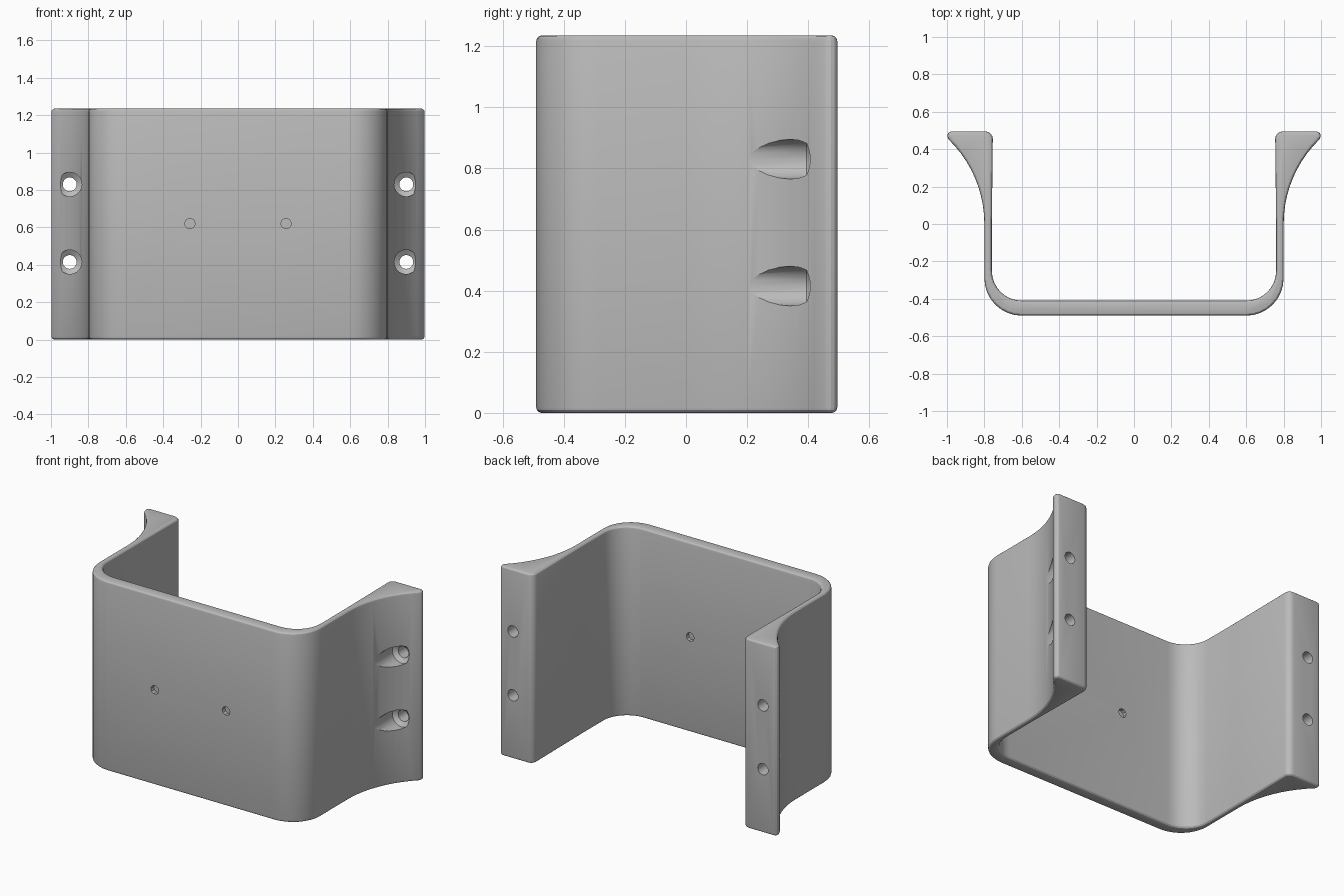
import bpy, bmesh
from math import sin, cos, radians, pi

cube = bpy.data.objects.get("Cube")
if cube:
    bpy.data.objects.remove(cube, do_unlink=True)

HEIGHT = 1.235

grey = bpy.data.materials.new("matte grey")
grey.use_nodes = True
grey.diffuse_color = (0.5, 0.5, 0.5, 1)
grey.node_tree.nodes["Principled BSDF"].inputs["Base Color"].default_value = (0.5, 0.5, 0.5, 1)


def make_object(name, bm):
    bmesh.ops.recalc_face_normals(bm, faces=bm.faces)
    mesh = bpy.data.meshes.new(name)
    bm.to_mesh(mesh)
    bm.free()
    mesh.materials.append(grey)
    obj = bpy.data.objects.new(name, mesh)
    bpy.context.collection.objects.link(obj)
    return obj


def arc(cx, cy, r, start, end, steps):
    angles = [radians(start + (end - start) * i / steps) for i in range(steps + 1)]
    return [(cx + r * cos(a), cy + r * sin(a)) for a in angles]


# Half outline: outer bend, flared mounting ear, inner wall, inner bend
half = arc(0.6, -0.29, 0.2, -90, 0, 8)
half += arc(1.43, 0, 0.63, 180, 134, 10)
half += arc(0.975, 0.472, 0.023, -20, 90, 4)
half += arc(0.795, 0.455, 0.04, 90, 180, 4)
half += [(0.76, 0.0)]
half += arc(0.6, -0.25, 0.16, 0, -90, 8)
outline = half + [(-x, y) for x, y in reversed(half)]

# Bracket: extruded outline with softened top and bottom rims
bm = bmesh.new()
base = bm.faces.new([bm.verts.new((x, y, 0)) for x, y in outline])
result = bmesh.ops.extrude_face_region(bm, geom=[base])
top = [v for v in result["geom"] if isinstance(v, bmesh.types.BMVert)]
bmesh.ops.translate(bm, verts=top, vec=(0, 0, HEIGHT))
bmesh.ops.recalc_face_normals(bm, faces=bm.faces)
rims = [e for e in bm.edges if abs(e.verts[0].co.z - e.verts[1].co.z) < 0.01]
bmesh.ops.bevel(bm, geom=rims, offset=0.018, segments=3, profile=0.5, affect="EDGES")
bracket = make_object("bracket", bm)


def add_bore(bm, x, z, profile, sides=20):
    """Turned solid along y from (radius, y) pairs."""
    rings = [[bm.verts.new((x + r * cos(2 * pi * i / sides), y,
                            z + r * sin(2 * pi * i / sides)))
              for i in range(sides)] for r, y in profile]
    for a, b in zip(rings, rings[1:]):
        for i in range(sides):
            j = (i + 1) % sides
            bm.faces.new((a[i], a[j], b[j], b[i]))
    bm.faces.new(rings[0])
    bm.faces.new(rings[-1])


# Cutter: counterbored screw holes in the ears, shallow dimples in the plate
bm = bmesh.new()
screw = [(0.065, 0), (0.065, 0.395), (0.037, 0.415), (0.037, 0.6)]
for side in (-1, 1):
    for z in (0.415, 0.83):
        add_bore(bm, side * 0.9, z, screw)
    add_bore(bm, side * 0.257, 0.62, [(0.028, -0.6), (0.028, -0.46)], 10)
    add_bore(bm, side * 0.257, 0.62, [(0.028, -0.435), (0.028, -0.3)], 10)
cutter = make_object("hole_cutter", bm)
cutter.hide_render = True

# Cut the holes and bake the result
cut = bracket.modifiers.new("holes", "BOOLEAN")
cut.operation = "DIFFERENCE"
cut.solver = "EXACT"
cut.object = cutter
bpy.context.view_layer.objects.active = bracket
bracket.select_set(True)
bpy.ops.object.modifier_apply(modifier=cut.name)
bpy.data.objects.remove(cutter, do_unlink=True)
bpy.ops.object.shade_smooth_by_angle(angle=radians(25))
